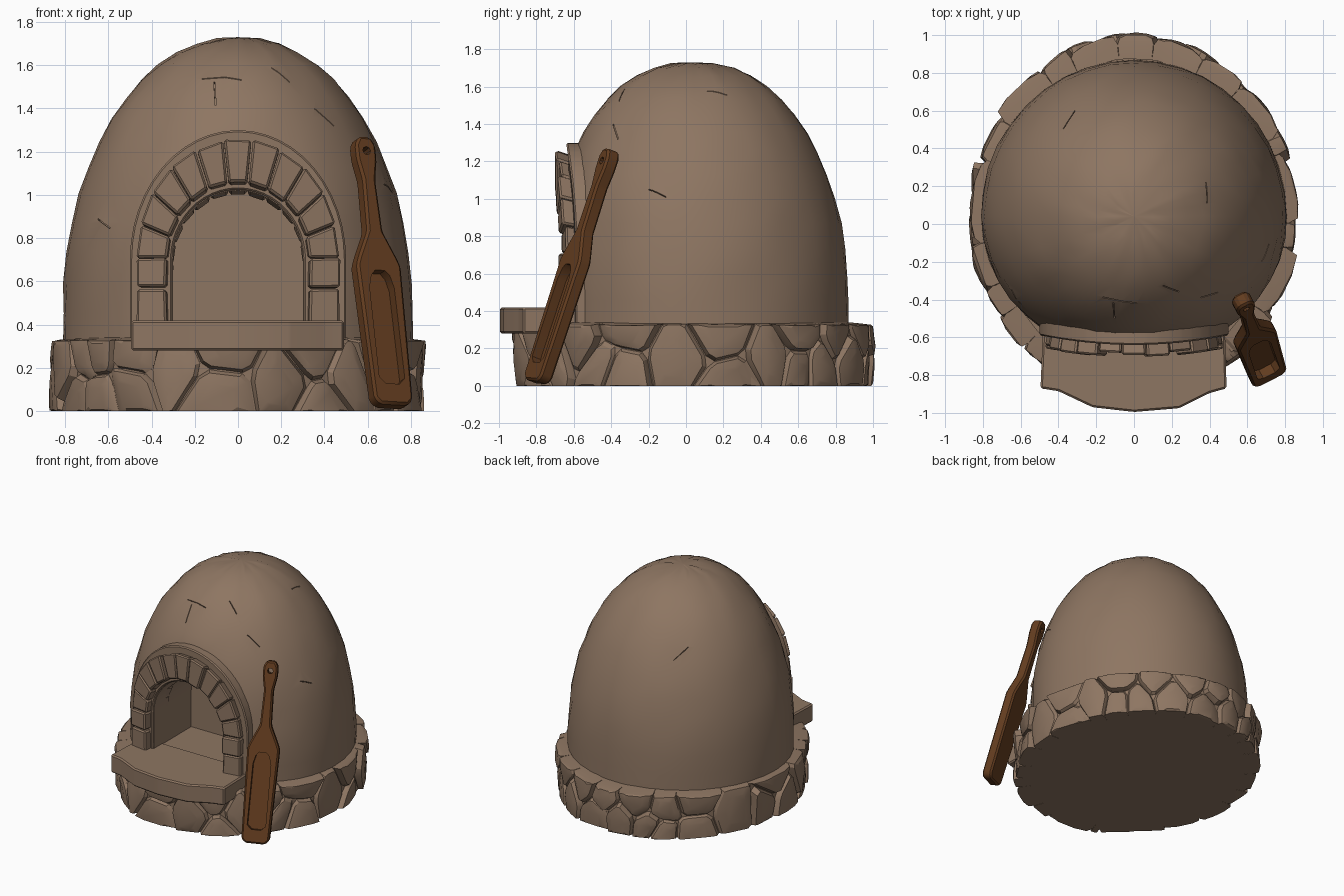
import bpy, bmesh, math, random
from mathutils import Vector, Matrix

random.seed(7)
if "Cube" in bpy.data.objects:
    bpy.data.objects.remove(bpy.data.objects["Cube"])


def material(name, rgb):
    m = bpy.data.materials.new(name)
    m.use_nodes = True
    m.diffuse_color = (*rgb, 1)
    m.node_tree.nodes["Principled BSDF"].inputs["Base Color"].default_value = (*rgb, 1)
    return m


CLAY = material("warm_clay", (0.27, 0.18, 0.122))
WOOD = material("brown_wood", (0.125, 0.046, 0.014))


def finish(name, bm, mat, angle=30):
    bmesh.ops.recalc_face_normals(bm, faces=bm.faces)
    me = bpy.data.meshes.new(name)
    bm.to_mesh(me)
    bm.free()
    me.materials.append(mat)
    ob = bpy.data.objects.new(name, me)
    bpy.context.collection.objects.link(ob)
    smooth(ob, angle)
    return ob


def smooth(ob, angle):
    bpy.ops.object.select_all(action='DESELECT')
    ob.select_set(True)
    bpy.context.view_layer.objects.active = ob
    bpy.ops.object.shade_smooth_by_angle(angle=math.radians(angle))


def solid(name, outline, place, lo, hi, mat, bevel=0):
    """Extrude a 2D outline between lo and hi, mapped to space by place(u, v, w)."""
    bm = bmesh.new()
    a = [bm.verts.new(place(u, v, lo)) for u, v in outline]
    b = [bm.verts.new(place(u, v, hi)) for u, v in outline]
    bm.faces.new(a)
    bm.faces.new(b)
    for i in range(len(a)):
        j = (i + 1) % len(a)
        bm.faces.new((a[i], a[j], b[j], b[i]))
    if bevel:
        bmesh.ops.recalc_face_normals(bm, faces=bm.faces)
        bmesh.ops.bevel(bm, geom=bm.edges[:], offset=bevel, segments=1,
                        affect='EDGES', clamp_overlap=True)
    return finish(name, bm, mat)


def cut(ob, cutter, angle=30):
    mod = ob.modifiers.new("cut", 'BOOLEAN')
    mod.operation, mod.solver, mod.object = 'DIFFERENCE', 'EXACT', cutter
    bpy.context.view_layer.objects.active = ob
    bpy.ops.object.modifier_apply(modifier=mod.name)
    bpy.data.objects.remove(cutter)
    smooth(ob, angle)


def front(u, v, w):
    return Vector((u, w, v))


def curved(u, v, w):
    """Front plane bent gently around the dome."""
    return Vector((u, w + 0.2 * u * u, v))


def tapered(u, v, w):
    """Curved plane that narrows with depth, so the reveal shows."""
    k = 1 - 0.4 * (w + 0.7)
    return curved(u * k, 0.42 + (v - 0.42) * k, w)


def arch(half, rise, foot, n=24):
    curve = [(half * math.cos(math.pi * i / n), 0.7 + rise * math.sin(math.pi * i / n))
             for i in range(n + 1)]
    return [(half, foot)] + curve + [(-half, foot)]


# Clay dome, flattened behind the mouth
def dome_point(angle, lat):
    s, c = math.sin(lat), max(math.cos(lat), 0)
    depth = 0.83 if math.sin(angle) > 0 else 0.74 + 0.09 * s
    y = 0.04 + depth * c ** 0.9 * math.sin(angle)
    return Vector((0.81 * c ** 0.95 * math.cos(angle), max(y, -0.61), 0.45 + 1.28 * s))


bm = bmesh.new()
SEG, ROWS = 40, 14
rings = []
for r in range(-1, ROWS):
    ring = []
    for i in range(SEG):
        p = dome_point(2 * math.pi * i / SEG, max(r, 0) / ROWS * math.pi / 2)
        if r < 0:
            p.z = 0.3
        else:
            p += Vector([random.uniform(-0.005, 0.005) for k in range(3)])
        ring.append(bm.verts.new(p))
    rings.append(ring)
for lower, upper in zip(rings, rings[1:]):
    for i in range(SEG):
        j = (i + 1) % SEG
        bm.faces.new((lower[i], lower[j], upper[j], upper[i]))
tip = bm.verts.new(dome_point(0, math.pi / 2))
for i in range(SEG):
    bm.faces.new((rings[-1][i], rings[-1][(i + 1) % SEG], tip))
bm.faces.new(rings[0])
dome = finish("clay_dome", bm, CLAY, 40)
cut(dome, solid("mouth_cutter", arch(0.3, 0.32, 0.415), front, -1.2, -0.15, CLAY), 40)

# Hairline cracks: start angle, start latitude, end angle, end latitude in degrees
cracks = [(-112, 58, -88, 58), (-104, 57, -101, 49), (-66, 63, -58, 57), (-50, 48, -42, 43),
          (-148, 20, -140, 18), (-20, 28, -12, 26), (10, 62, 24, 60), (120, 40, 130, 45)]
bm = bmesh.new()
for c in cracks:
    a1, l1, a2, l2 = map(math.radians, c)
    p, q = dome_point(a1, l1), dome_point(a2, l2)
    out = dome_point((a1 + a2) / 2, (l1 + l2) / 2) - Vector((0, 0, 0.45))
    along = (q - p).normalized()
    side = out.cross(along).normalized()
    out = along.cross(side)
    turn = Matrix((along, side, out)).transposed().to_4x4()
    size = Matrix.Diagonal(((q - p).length, 0.005, 0.03, 1))
    bmesh.ops.create_cube(bm, size=1, matrix=Matrix.Translation((p + q) / 2) @ turn @ size)
cut(dome, finish("crack_cutter", bm, CLAY), 40)

# Raised trim around the mouth
solid("arch_trim", arch(0.5, 0.6, 0.3) + arch(0.305, 0.325, 0.3)[::-1], curved, -0.64, -0.5, CLAY, 0.008)

# Arch blocks: two on each jamb, the rest fanned around the curve
pairs = [((0.33, z), (0.475, z)) for z in (0.4, 0.57)]
FAN = 11
for i in range(FAN + 1):
    t = math.pi * i / FAN
    c, s = math.cos(t), math.sin(t)
    pairs.append(((0.33 * c, 0.71 + 0.35 * s), (0.475 * c, 0.71 + 0.56 * s)))
pairs += [((-0.33, z), (-0.475, z)) for z in (0.57, 0.4)]
for k, ((a, b), (d, c)) in enumerate(zip(pairs, pairs[1:])):
    quad = [Vector(p) for p in (a, b, c, d)]
    mid = sum(quad, Vector((0, 0))) / 4
    quad = [mid + (p - mid) * random.uniform(0.91, 1.0) for p in quad]
    face = -0.695 + random.uniform(-0.012, 0.012)
    solid(f"arch_block_{k + 1}", quad, tapered, face, -0.45, CLAY, 0.01)

# Stone shelf with a bowed front edge
shelf = [(-0.48, -0.5), (-0.495, -0.87), (-0.4, -0.885), (-0.22, -0.97), (0, -0.995),
         (0.24, -0.975), (0.4, -0.895), (0.49, -0.87), (0.48, -0.5)]
solid("shelf", shelf, lambda u, v, w: Vector((u, v, w)), 0.28, 0.42, CLAY, 0.01)


# Base: solid oval core wrapped in irregular cobbles
def oval(angle, d, z):
    return Vector(((0.78 + d) * math.cos(angle), 0.04 + (0.875 + d) * math.sin(angle), z))


core = [(2 * math.pi * i / 64, 0.045) for i in range(64)]
solid("base_core", core, oval, 0.001, 0.325, CLAY)


def clip(poly, p, n):
    """Keep the part of the polygon behind the line through p with normal n."""
    res = []
    for a, b in zip(poly, poly[1:] + poly[:1]):
        da, db = (a - p).dot(n), (b - p).dot(n)
        if da <= 0:
            res.append(a)
        if da * db < 0:
            res.append(a.lerp(b, da / (da - db)))
    return res


GIRTH, COLUMNS = 5.65, 25
step = GIRTH / COLUMNS
seeds = []
for i in range(COLUMNS):
    heights = (0.17,) if random.random() < 0.3 else (0.07, 0.27)
    for z in heights:
        seeds.append(Vector(((i + random.uniform(0.1, 0.9)) * step, z + random.uniform(-0.05, 0.05))))
wrapped = [s + Vector((k * GIRTH, 0)) for s in seeds for k in (-1, 0, 1)]

bm = bmesh.new()
for s in seeds:
    poly = [s + Vector((x, 0)) for x in (-0.25, 0.25, 0.25, -0.25)]
    for p, z in zip(poly, (-0.06, -0.06, 0.37, 0.37)):
        p.y = z
    for o in wrapped:
        if 0 < (o - s).length < 0.8:
            poly = clip(poly, (o + s) / 2, o - s)
    # Knock off the corners
    poly = [a.lerp(b, t) for a, b in zip(poly, poly[1:] + poly[:1]) for t in (0.14, 0.86)]
    mid = sum(poly, Vector((0, 0))) / len(poly)
    bulge = random.uniform(0.07, 0.095)
    tilt = Vector((random.uniform(-0.15, 0.15), random.uniform(-0.12, 0.12)))
    last = None
    for scale, d in ((1.0, -0.04), (0.98, 0.045), (0.86, 0.88 * bulge), (0.5, bulge)):
        ring = []
        for p in poly:
            q = mid + (p - mid) * scale
            lean = tilt.dot(q - mid) if d > 0.05 else 0
            z = min(max(q.y, 0), 0.34 - max(d, 0) * 0.2)
            ring.append(bm.verts.new(oval(q.x / GIRTH * 2 * math.pi, d + lean, z)))
        if last:
            for i in range(len(ring)):
                j = (i + 1) % len(ring)
                bm.faces.new((last[i], last[j], ring[j], ring[i]))
        last = ring
    bm.faces.new(last)
finish("base_cobbles", bm, CLAY, 25)

# Wooden scoop leaning on the dome
foot, head = Vector((0.71, -0.8, 0.02)), Vector((0.57, -0.395, 1.27))
axis = (head - foot).normalized()
across = Vector((0.88, 0.47, 0))
across = (across - axis * across.dot(axis)).normalized()
normal = across.cross(axis)


def scoop_place(u, v, w):
    return foot + across * u + axis * v + normal * w


def mirrored(half):
    return half + [(-u, v) for u, v in reversed(half)]


body = mirrored([(0.07, 0), (0.1, 0.03), (0.115, 0.68), (0.1, 0.72), (0.04, 0.85),
                 (0.033, 1.1), (0.052, 1.2), (0.052, 1.27), (0.03, 1.31)])
scoop = solid("wooden_scoop", body, scoop_place, -0.038, 0.038, WOOD, 0.012)
trough = mirrored([(0.035, 0.1), (0.066, 0.13), (0.064, 0.57), (0.048, 0.63), (0.025, 0.655)])
cut(scoop, solid("trough_cutter", trough, scoop_place, -0.015, 0.1, WOOD))
hole = [(0.02 * math.cos(i * math.pi / 4), 1.24 + 0.02 * math.sin(i * math.pi / 4)) for i in range(8)]
cut(scoop, solid("hole_cutter", hole, scoop_place, -0.1, 0.1, WOOD))
